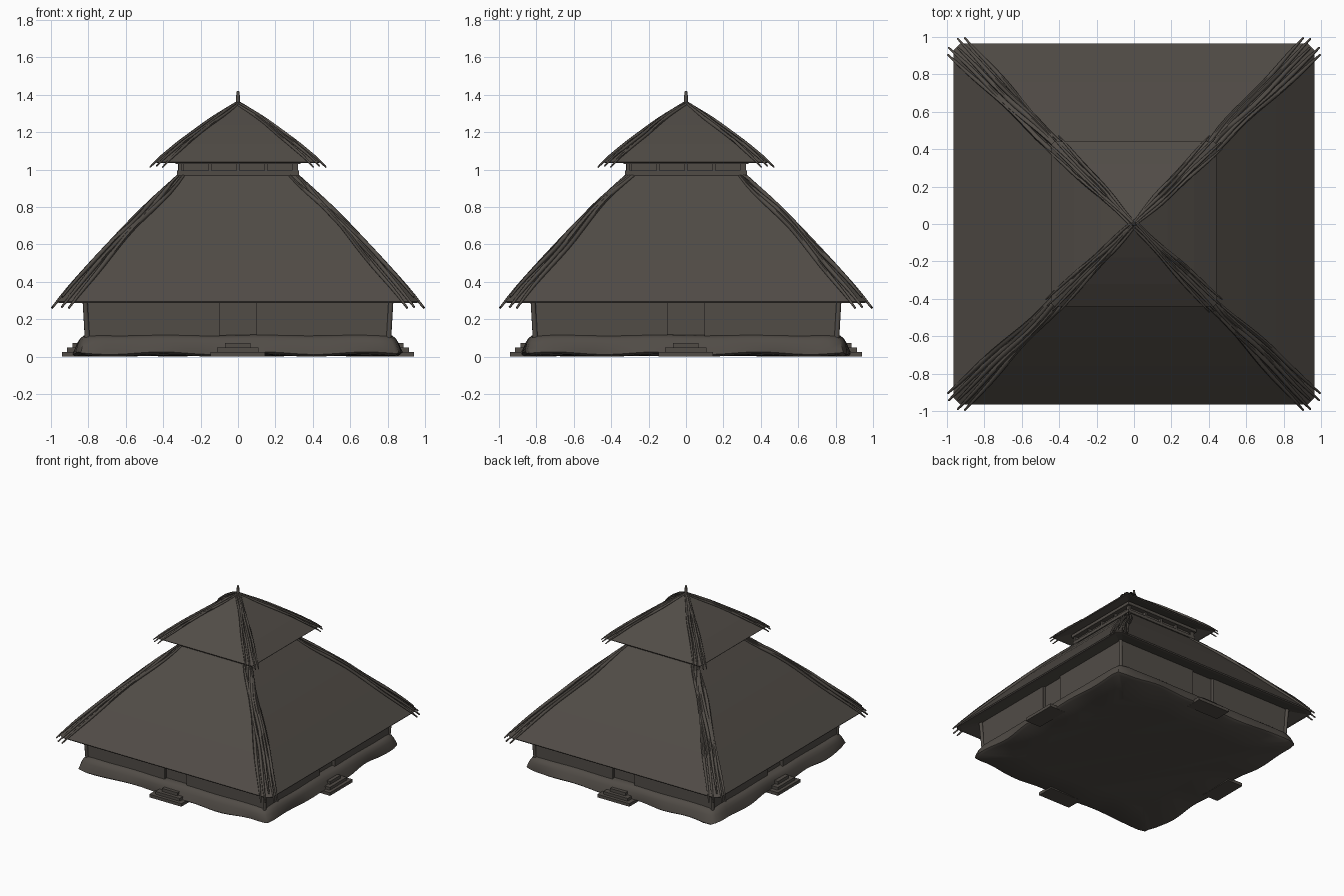
import bpy, bmesh, math, random
from mathutils import Vector, Matrix

if "Cube" in bpy.data.objects:
    bpy.data.objects.remove(bpy.data.objects["Cube"])

random.seed(4)

def material(name, rgb):
    m = bpy.data.materials.new(name)
    m.diffuse_color = (*rgb, 1)
    m.use_nodes = True
    m.node_tree.nodes["Principled BSDF"].inputs["Base Color"].default_value = m.diffuse_color
    return m

THATCH = material("dark thatch brown", (0.082, 0.072, 0.062))

def finish(name, bm, smooth=None):
    bmesh.ops.recalc_face_normals(bm, faces=bm.faces)
    me = bpy.data.meshes.new(name)
    bm.to_mesh(me)
    bm.free()
    me.materials.append(THATCH)
    ob = bpy.data.objects.new(name, me)
    bpy.context.collection.objects.link(ob)
    if smooth:
        bpy.ops.object.select_all(action='DESELECT')
        ob.select_set(True)
        bpy.context.view_layer.objects.active = ob
        bpy.ops.object.shade_smooth_by_angle(angle=math.radians(smooth))
    return ob

def box(bm, x0, x1, y0, y1, z0, z1, turn=0):
    m = (Matrix.Rotation(turn * math.pi / 2, 4, 'Z')
         @ Matrix.Translation(((x0 + x1) / 2, (y0 + y1) / 2, (z0 + z1) / 2))
         @ Matrix.Diagonal((x1 - x0, y1 - y0, z1 - z0, 1)))
    bmesh.ops.create_cube(bm, size=1, matrix=m)

def loft(bm, rings):
    """Skin a stack of equal-length point rings and cap both ends."""
    vs = [[bm.verts.new(p) for p in r] for r in rings]
    n = len(vs[0])
    for a, b in zip(vs, vs[1:]):
        for i in range(n):
            bm.faces.new((a[i], a[(i + 1) % n], b[(i + 1) % n], b[i]))
    bm.faces.new(vs[0])
    bm.faces.new(vs[-1])

def tube(bm, pts, radii, sides=6):
    rings = []
    for i, p in enumerate(pts):
        d = (pts[min(i + 1, len(pts) - 1)] - pts[max(i - 1, 0)]).normalized()
        u = d.cross(Vector((0.3, -0.7, 0.65))).normalized()
        w = d.cross(u)
        rings.append([p + radii[i] * (u * math.cos(a) + w * math.sin(a))
                      for a in (math.tau * k / sides for k in range(sides))])
    loft(bm, rings)

def square(h, z, c):
    """Square ring with slightly clipped corners."""
    pts = []
    for sx, sy in ((1, 1), (-1, 1), (-1, -1), (1, -1)):
        pair = [(sx * h, sy * (h - c), z), (sx * (h - c), sy * h, z)]
        pts += pair if sx * sy > 0 else pair[::-1]
    return pts

def height(profile, h):
    """Roof height at half-width h, extended past the eave."""
    for (h0, z0), (h1, z1) in zip(profile, profile[1:]):
        if h <= h1:
            break
    return z0 + (z1 - z0) * (h - h0) / (h1 - h0)

def roof(name, profile, under, clip):
    bm = bmesh.new()
    eave = profile[-1][0]
    loft(bm, [square(h, z, clip * (h / eave) ** 3 + 0.0005) for h, z in profile + under])
    finish(name, bm)

def hip_poles(name, profile, h0, poles, radius, wave):
    """Bundles of thin crooked poles down each roof hip, splaying at the eaves."""
    bm = bmesh.new()
    steps = 14
    for q in range(4):
        rot = Matrix.Rotation(q * math.pi / 2, 3, 'Z')
        for spread, tip in poles:
            pts = []
            phase = random.uniform(0, 6)
            for i in range(steps + 1):
                t = i / steps
                h = h0 + (tip - h0) * t
                s = spread * (0.25 + 0.75 * t) + wave * math.sin(phase + 9 * t) * (1 - t)
                x, y = h + s, h - s
                z = height(profile, max(x, y)) + radius * 0.5 * min(1, t * 4)
                z -= 0.009 * max(0, t - 0.9) / 0.1
                pts.append(rot @ Vector((x, y, z)))
            tube(bm, pts, [radius * (0.6 + 0.4 * min(1, i / 4)) * (1 - 0.6 * (i / steps) ** 5)
                           for i in range(steps + 1)])
    finish(name, bm, 60)

# Thatched roofs, bulging slightly toward the eaves
lower = [(0.29, 0.995), (0.45, 0.838), (0.60, 0.687), (0.76, 0.518), (0.865, 0.405), (0.965, 0.295)]
roof("lower_roof", lower, [(0.96, 0.287), (0.94, 0.287), (0.79, 0.335)], 0.035)
upper = [(0.002, 1.362), (0.09, 1.302), (0.18, 1.24), (0.32, 1.138), (0.44, 1.042)]
roof("upper_roof", upper, [(0.435, 1.035), (0.42, 1.035), (0.30, 1.08)], 0.012)

# Hip poles
hip_poles("lower_hip_poles", lower, 0.30,
          [(-0.045, 0.95), (-0.024, 0.967), (0, 0.94), (0.024, 0.967), (0.045, 0.95)], 0.014, 0.010)
hip_poles("upper_hip_poles", upper, 0.004,
          [(-0.034, 0.437), (-0.014, 0.45), (0.014, 0.45), (0.034, 0.437)], 0.010, 0.004)

# Finial on the apex
bm = bmesh.new()
tube(bm, [Vector((0, 0, z)) for z in (1.33, 1.37, 1.40, 1.42)], [0.016, 0.012, 0.010, 0.007], 8)
finish("roof_finial", bm, 50)

# Vent band between the two roofs
bm = bmesh.new()
box(bm, -0.295, 0.295, -0.295, 0.295, 0.95, 1.09)
finish("vent_core", bm)
bm = bmesh.new()
for q in range(4):
    box(bm, -0.335, 0.335, -0.335, -0.29, 1.030, 1.055, q)
    box(bm, -0.325, 0.325, -0.325, -0.28, 0.970, 0.995, q)
    for x in (-0.31, -0.15, 0, 0.15):
        box(bm, x - 0.008, x + 0.008, -0.322, -0.29, 0.99, 1.04, q)
finish("vent_frame", bm)

# Walls with a recessed doorway on every side
bm = bmesh.new()
box(bm, -0.785, 0.785, -0.785, 0.785, 0.08, 0.34)
finish("door_panels", bm)
bm = bmesh.new()
for q in range(4):
    for x0, x1 in ((-0.81, -0.10), (0.10, 0.81)):
        box(bm, x0, x1, -0.81, -0.77, 0.08, 0.34, q)
finish("walls", bm)

# Door posts and outward-leaning corner posts
bm = bmesh.new()
for q in range(4):
    rot = Matrix.Rotation(q * math.pi / 2, 3, 'Z')
    for x, r, lean in ((-0.103, 0.005, 0), (0.103, 0.005, 0), (-0.805, 0.014, 0.015)):
        y = -0.805
        tube(bm, [rot @ Vector((x, y, 0.08)), rot @ Vector((x - lean, y - lean, 0.34))], [r, r], 8)
finish("posts", bm, 50)

# Uneven earth plinth with a rounded top and a ragged underside
def wobbly(h, z, amp, zamp=0.0):
    pts, n = [], 28
    for q in range(4):
        rot = Matrix.Rotation(q * math.pi / 2, 3, 'Z')
        for i in range(n):
            x = -1 + 2 * (i + 0.5) / n
            a = q * 1.7 + x * 5
            d = amp * (math.sin(a) + 0.6 * math.sin(2.3 * a + 1)) / 1.6
            corner = 0.02 * max(0, (abs(x) - 0.9) / 0.1)
            pts.append(rot @ Vector((x * h, corner - h - d, z + zamp * (1 + math.sin(2 * a)))))
    return pts

bm = bmesh.new()
loft(bm, [wobbly(0.60, 0.004, 0.02, 0.002), wobbly(0.855, 0, 0.018, 0.007),
          wobbly(0.872, 0.012, 0.014, 0.007), wobbly(0.866, 0.04, 0.008, 0.003),
          wobbly(0.855, 0.075, 0.004), wobbly(0.842, 0.098, 0.002),
          wobbly(0.825, 0.108, 0.002, 0.002), wobbly(0.80, 0.114, 0.002, 0.002)])
finish("earth_plinth", bm, 40)

# Three stone steps before each door
bm = bmesh.new()
for q in range(4):
    for w, out, z in ((0.148, 0.94, 0.025), (0.112, 0.913, 0.048), (0.07, 0.885, 0.073)):
        box(bm, -w, w * 0.97, -out, -0.80, 0, z, q)
finish("door_steps", bm)
